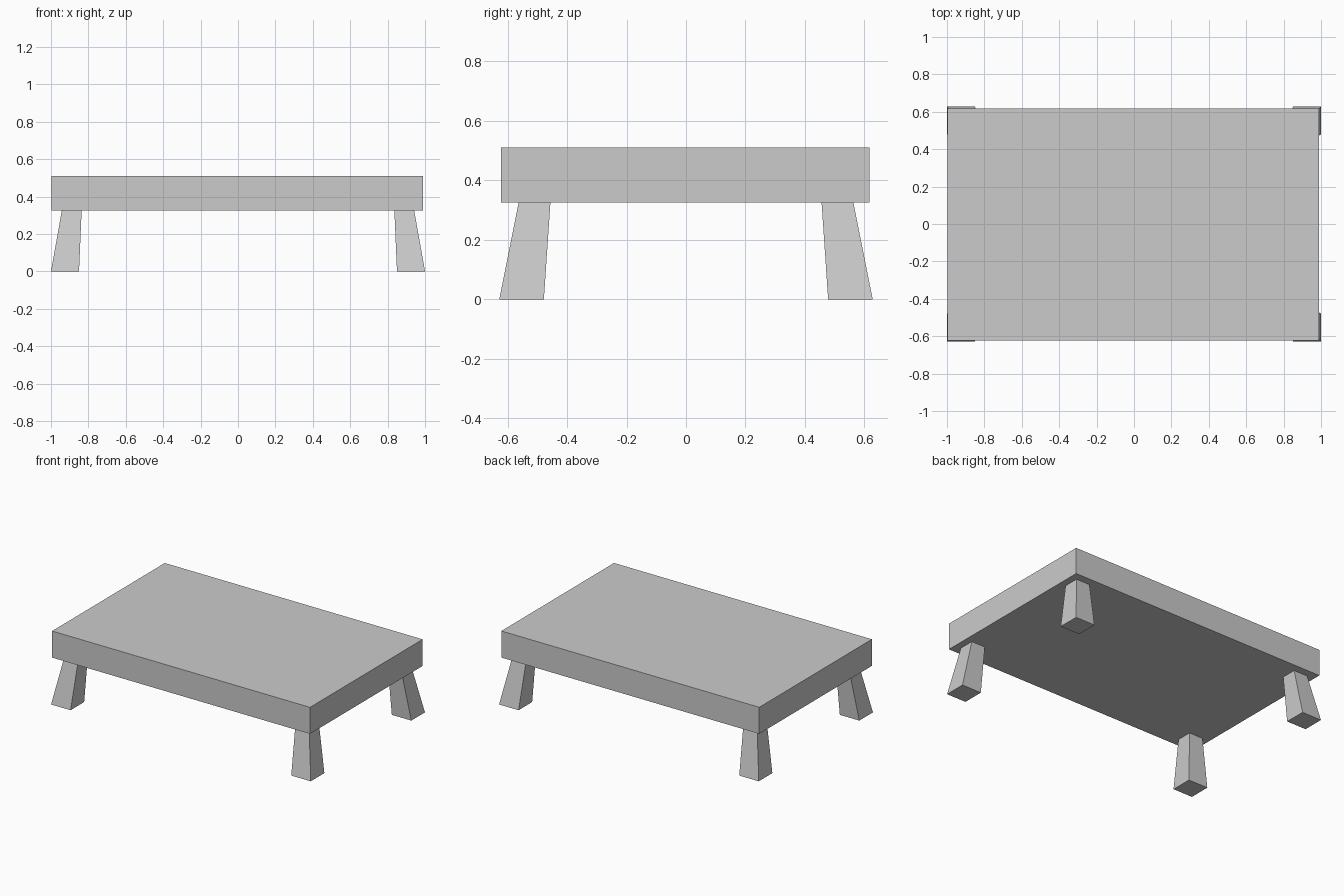
import bpy
import bmesh

cube = bpy.data.objects.get("Cube")
if cube:
    bpy.data.objects.remove(cube, do_unlink=True)

grey = bpy.data.materials.new("plain_grey")
grey.use_nodes = True
colour = (0.6, 0.6, 0.6, 1)
grey.diffuse_color = colour
grey.node_tree.nodes["Principled BSDF"].inputs["Base Color"].default_value = colour


def tapered_block(name, bottom, top):
    """Block between two rectangles, each (x0, x1, y0, y1, z)."""
    bm = bmesh.new()
    rings = []
    for x0, x1, y0, y1, z in (bottom, top):
        corners = ((x0, y0), (x1, y0), (x1, y1), (x0, y1))
        rings.append([bm.verts.new((x, y, z)) for x, y in corners])
    low, high = rings
    bm.faces.new(low[::-1])
    bm.faces.new(high)
    for i in range(4):
        j = (i + 1) % 4
        bm.faces.new((low[i], low[j], high[j], high[i]))
    bmesh.ops.recalc_face_normals(bm, faces=bm.faces)
    mesh = bpy.data.meshes.new(name)
    bm.to_mesh(mesh)
    bm.free()
    mesh.materials.append(grey)
    obj = bpy.data.objects.new(name, mesh)
    bpy.context.collection.objects.link(obj)
    return obj


# Thick table top
SLAB_LOW, SLAB_HIGH = 0.325, 0.51
slab = (-0.996, 0.99, -0.622, 0.617)
tapered_block("table_top", (*slab, SLAB_LOW), (*slab, SLAB_HIGH))

# Four splayed legs, wider at the foot
for side, sx in (("left", 1), ("right", -1)):
    for end, sy in (("front", -1), ("back", 1)):
        foot = (sx * 0.85, sx * 1.0, sy * 0.478, sy * 0.628, 0)
        head = (sx * 0.836, sx * 0.942, sy * 0.456, sy * 0.563, SLAB_LOW)
        tapered_block(f"{end}_{side}_leg", foot, head)
